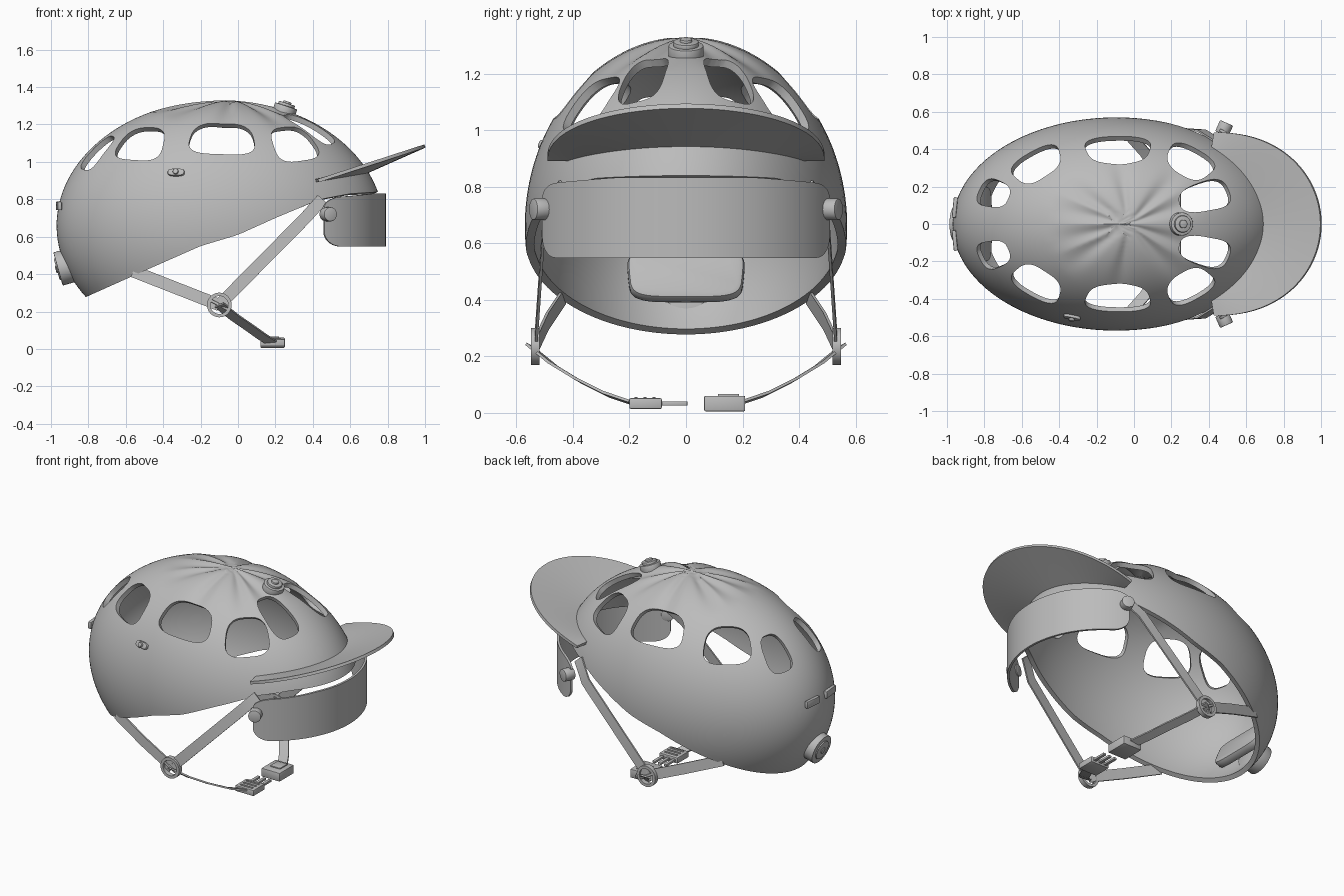
import bpy, bmesh
from math import sin, cos, pi, radians, sqrt, exp, atan2, copysign
from mathutils import Vector, Matrix

if "Cube" in bpy.data.objects:
    bpy.data.objects.remove(bpy.data.objects["Cube"])

grey = bpy.data.materials.new("plain grey")
grey.use_nodes = True
grey.diffuse_color = (0.5, 0.5, 0.5, 1)
grey.node_tree.nodes["Principled BSDF"].inputs["Base Color"].default_value = grey.diffuse_color

CENTRE = Vector((-0.095, 0, 0.66))
RADII = Vector((0.875, 0.57, 0.67))

# helpers
def modify(ob, kind, **settings):
    m = ob.modifiers.new(kind.lower(), kind)
    for key, value in settings.items():
        setattr(m, key, value)
    bpy.ops.object.modifier_apply(modifier=m.name)

def finish(name, bm, thick=0, offset=0, bevel=0, cutter=None):
    bmesh.ops.recalc_face_normals(bm, faces=bm.faces)
    me = bpy.data.meshes.new(name)
    bm.to_mesh(me)
    bm.free()
    me.materials.append(grey)
    ob = bpy.data.objects.new(name, me)
    bpy.context.collection.objects.link(ob)
    bpy.ops.object.select_all(action='DESELECT')
    ob.select_set(True)
    bpy.context.view_layer.objects.active = ob
    if thick:
        modify(ob, 'SOLIDIFY', thickness=thick, offset=offset)
    if bevel:
        modify(ob, 'BEVEL', width=bevel, segments=2)
    if cutter:
        modify(ob, 'BOOLEAN', operation='DIFFERENCE', object=cutter, solver='EXACT')
        bpy.data.objects.remove(cutter)
    bpy.ops.object.shade_smooth_by_angle(angle=radians(35))
    return ob

def grid(rows):
    bm = bmesh.new()
    vs = [[bm.verts.new(p) for p in row] for row in rows]
    for a, b in zip(vs, vs[1:]):
        for i in range(len(a) - 1):
            bm.faces.new((a[i], a[i + 1], b[i + 1], b[i]))
    bmesh.ops.remove_doubles(bm, verts=bm.verts, dist=.0002)
    return bm

def frame(origin, n, up):
    v = Vector(up)
    v = (v - n * v.dot(n)).normalized()
    return Matrix.Translation(origin) @ Matrix((v.cross(n), v, n)).transposed().to_4x4()

def rounded_prism(bm, mat, w, h, depth, taper=0, power=3.0, n=40):
    # superellipse outline extruded along the frame's normal
    rings = []
    for z in (-depth / 2, depth / 2):
        ring = []
        for i in range(n):
            x, y = (copysign(abs(f(2 * pi * i / n)) ** (2 / power), f(2 * pi * i / n)) for f in (cos, sin))
            ring.append(bm.verts.new(mat @ Vector((x * w / 2 * (1 + taper * y), y * h / 2, z))))
        bm.faces.new(ring)
        rings.append(ring)
    low, high = rings
    for i in range(n):
        bm.faces.new((low[i - 1], low[i], high[i], high[i - 1]))

def box(name, pos, size, turn=Matrix(), bevel=0.005):
    bm = bmesh.new()
    m = Matrix.Translation(Vector(pos)) @ turn @ Matrix.Diagonal((*size, 1))
    bmesh.ops.create_cube(bm, size=1, matrix=m)
    finish(name, bm, bevel=bevel)

def disc(name, pos, axis, rings):
    # stack of coaxial cylinders: (radius, start, end)
    bm = bmesh.new()
    m = Matrix.Translation(Vector(pos)) @ Vector(axis).to_track_quat('Z', 'Y').to_matrix().to_4x4()
    for r, a, b in rings:
        bmesh.ops.create_cone(bm, cap_ends=True, segments=32, radius1=r, radius2=r, depth=b - a,
                              matrix=m @ Matrix.Translation((0, 0, (a + b) / 2)))
    finish(name, bm, bevel=0.004)

def strap(name, pts, width, facing):
    pts = [Vector(p) for p in pts]
    rows = []
    for i, p in enumerate(pts):
        t = pts[min(i + 1, len(pts) - 1)] - pts[max(i - 1, 0)]
        w = t.cross(Vector(facing)).normalized() * width / 2
        rows.append((p - w, p + w))
    finish(name, grid(rows), thick=0.01)

def on_shell(x, y):
    d = 1 - ((x - CENTRE.x) / RADII.x) ** 2 - (y / RADII.y) ** 2
    return Vector((x, y, CENTRE.z + RADII.z * sqrt(d)))

def shell_normal(p):
    return Vector([(p[i] - CENTRE[i]) / RADII[i] ** 2 for i in range(3)]).normalized()

def shell_point(phi, theta):
    return CENTRE + Vector((sin(theta) * cos(phi), sin(theta) * sin(phi), cos(theta))) * RADII

# shell with a sloping rim
RIM = [(-.83, .27), (-.54, .40), (-.2, .55), (0, .61), (.2, .70), (.44, .80), (.6, .83), (.76, .84)]

def rim_height(x):
    for (x0, z0), (x1, z1) in zip(RIM, RIM[1:]):
        if x < x1:
            return z0 + (z1 - z0) * (max(x, x0) - x0) / (x1 - x0)
    return RIM[-1][1]

# vents: x, y, width, height, direction of the outer edge
VENTS = [(-.755, .165, .15, .24, 160), (-.52, .325, .27, .23, 122), (-.085, .405, .34, .22, 92),
         (.30, .34, .25, .24, 55), (.385, .15, .16, .31, 15)]
valleys = [s * atan2(v[1], v[0] + .03) for v in VENTS for s in (1, -1)]

def dimpled(p):
    # shallow valleys run from the crown to each vent
    x, y = p.x + .03, p.y
    q = sqrt(x * x + y * y) / .42
    if q < 1 and p.z > CENTRE.z:
        s = max(exp(-((atan2(y, x) - v) / .17) ** 2) for v in valleys)
        p.z -= .075 * s * q * (1 - q)
    return p

columns = []
for i in range(145):
    phi = 2 * pi * i / 144
    lo, hi = 0.3, pi
    for _ in range(30):
        mid = (lo + hi) / 2
        p = shell_point(phi, mid)
        lo, hi = (mid, hi) if p.z > rim_height(p.x) else (lo, mid)
    columns.append([dimpled(shell_point(phi, lo * j / 44)) for j in range(45)])

bm = bmesh.new()
for x, y, w, h, a in VENTS:
    for s in (1, -1):
        p = on_shell(x, y * s)
        out = (cos(radians(a)), s * sin(radians(a)), -.6)
        rounded_prism(bm, frame(p, shell_normal(p), out), w, h, .2, taper=.14)
vent_cutter = finish("vent_cutter", bm)
vent_cutter.hide_render = True
finish("shell", grid(columns), thick=0.03, offset=-1, cutter=vent_cutter)

# visor
rows = []
for i in range(49):
    t = -1 + i / 24
    a, b = t * radians(50), t * pi / 2
    inner = Vector((CENTRE.x + .79 * cos(a), .515 * sin(a), .90 + .05 * cos(b)))
    reach = .57 * max(cos(b), 0) ** .9
    outer = Vector((.43 + reach, .49 * sin(b), .90 + .325 * reach))
    rows.append([inner.lerp(outer, k / 8) for k in range(9)])
finish("visor", grid(rows), thick=0.018)

# face band with rounded ends
rows = []
for i in range(61):
    t = sin(pi / 2 * (-1 + i / 30))
    edge = min(1, max(0, (abs(t) - .84) / .16))
    round_off = 1 - sqrt(1 - edge ** 2)
    top = .832 - .025 * max(0, abs(t) - .4) / .6 - .05 * round_off
    low = .548 + .08 * round_off
    a = t * radians(66)
    rows.append([(.235 + .55 * cos(a), .55 * sin(a), low + (top - low) * k / 4) for k in range(5)])
finish("face_band", grid(rows), thick=0.014)

# straps, rings, buttons and clips on both sides
for s, side in ((1, "left"), (-1, "right")):
    disc(side + "_band_button", (.475, s * .495, .72), (.4, s * .9, 0), [(.038, -.015, .05)])
    knot = Vector((-.1, s * .532, .235))
    strap(side + "_rear_strap", [(-.56, s * .43, .415), (-.33, s * .49, .325), knot], .065, (0, 1, 0))
    strap(side + "_front_strap", [(.45, s * .445, .80), (.36, s * .50, .70), knot], .065, (0, 1, 0))
    strap(side + "_chin_strap", [(-.1, s * .55, .235), (-.02, s * .47, .17), (.06, s * .38, .115),
                                 (.13, s * .28, .065), (.18, s * .19, .035)], .06, (0, s * .5, -.85))
    section = ((.048, -.014), (.066, -.014), (.066, .016), (.048, .016), (.048, -.014))
    turns = [2 * pi * i / 32 for i in range(33)]
    finish(side + "_strap_ring", grid([[knot + Vector((r * cos(a), s * d, r * sin(a))) for r, d in section]
                                       for a in turns]))
    box(side + "_ring_bar", knot + Vector((0, s * .008, 0)), (.1, .012, .016), Matrix.Rotation(.5, 4, 'Y'))
    box(side + "_rear_clip", (-.958, s * .088, .765), (.022, .11, .045), Matrix.Rotation(-s * .1, 4, 'Z'))

# buckle
box("buckle_socket", (.185, .137, .033), (.13, .145, .055))
box("buckle_socket_tab", (.185, .15, .062), (.07, .075, .01), bevel=.002)
box("buckle_plug", (.185, -.143, .033), (.13, .115, .038))
for k in (-1, 0, 1):
    box("buckle_prong", (.185 + k * .04, -.045, .033), (.02, .1, .014), bevel=.002)
    box("buckle_plug_ridge", (.185, -.145 + k * .032, .053), (.09, .012, .008), bevel=.002)

# knobs, side rivet and rear pad
disc("rear_knob", (-.90, 0, .445), (-.95, 0, -.27), [(.092, -.03, .065), (.06, .06, .072), (.02, .07, .078)])
p = on_shell(.25, 0)
disc("top_knob", p, shell_normal(p), [(.062, -.03, .025), (.045, .02, .04), (.022, .03, .05)])
p = on_shell(-.33, -.494)
bm = bmesh.new()
rounded_prism(bm, frame(p, shell_normal(p), (0, 0, 1)), .09, .04, .03)
finish("side_rivet_plate", bm, bevel=.004)
disc("side_rivet", p, shell_normal(p), [(.015, 0, .028)])
p = shell_point(pi, pi / 2 + .34)
n = shell_normal(p)
bm = bmesh.new()
rounded_prism(bm, frame(p - n * .11, -n, (0, 0, 1)), .41, .19, .06, taper=.04, power=4.5)
finish("rear_pad", bm, bevel=.018)
